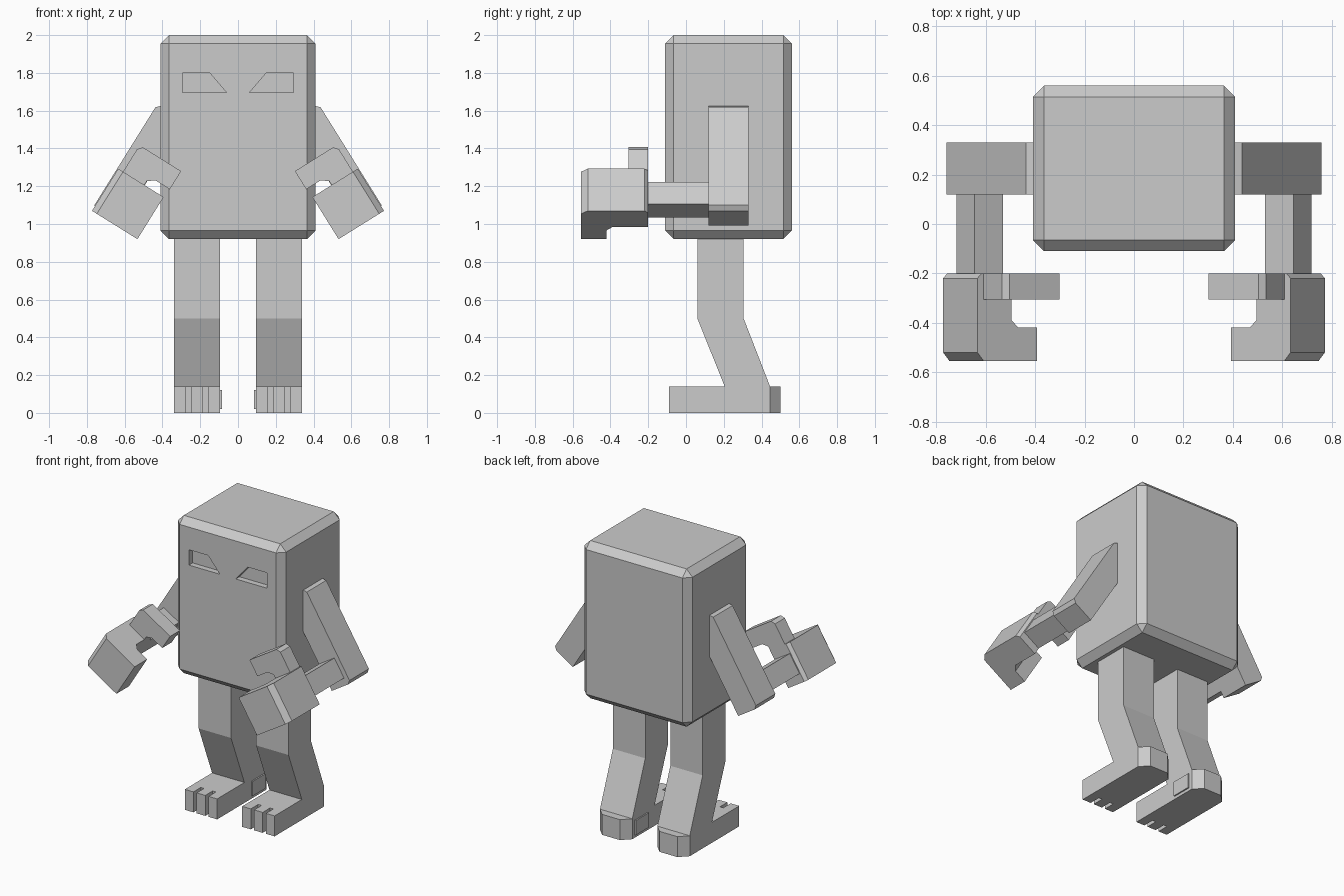
import bpy, bmesh
from mathutils import Vector

cube = bpy.data.objects.get("Cube")
if cube:
    bpy.data.objects.remove(cube, do_unlink=True)

grey = bpy.data.materials.new("stone_grey")
grey.use_nodes = True
COLOUR = (0.6, 0.6, 0.6, 1)
grey.diffuse_color = COLOUR
grey.node_tree.nodes["Principled BSDF"].inputs["Base Color"].default_value = COLOUR


def prism(name, outline, start, end, place, mirror=True):
    """Extrude a 2D outline from start to end; place maps (a, b, depth) to xyz."""
    bm = bmesh.new()
    rings = [[bm.verts.new(place(a, b, d)) for a, b in outline] for d in (start, end)]
    n = len(outline)
    for ring in rings:
        bm.faces.new(ring)
    for i in range(n):
        j = (i + 1) % n
        bm.faces.new((rings[0][i], rings[0][j], rings[1][j], rings[1][i]))
    bmesh.ops.recalc_face_normals(bm, faces=bm.faces)
    mesh = bpy.data.meshes.new(name)
    bm.to_mesh(mesh)
    bm.free()
    mesh.materials.append(grey)
    obj = bpy.data.objects.new(name, mesh)
    bpy.context.collection.objects.link(obj)
    if mirror:
        obj.modifiers.new("mirror", "MIRROR").use_mirror_merge = False
    return obj


def rect(a0, a1, b0, b1):
    return [(a0, b0), (a1, b0), (a1, b1), (a0, b1)]


# Direction maps: across x, across y, up z
def along_x(y, z, x):
    return Vector((x, y, z))


def along_y(x, z, y):
    return Vector((x, y, z))


def along_z(x, y, z):
    return Vector((x, y, z))


# Arms hang outwards: u runs down the arm, v runs in towards the body
def arm_along_y(u, v, y):
    return Vector((0.53 * u - 0.85 * v, y, -0.85 * u - 0.53 * v))


def arm_along_u(v, y, u):
    return arm_along_y(u, v, y)


# Body block with chamfered edges and recessed eyes
body = prism("body", rect(-0.41, 0.41, -0.11, 0.56), 0.92, 2.0, along_z, mirror=False)
bevel = body.modifiers.new("chamfer", "BEVEL")
bevel.width = 0.045
bevel.segments = 1
eye = prism("eye_cutter", [(0.06, 1.695), (0.295, 1.695), (0.295, 1.80), (0.15, 1.80)],
            -0.2, -0.07, along_y)
eye.hide_render = True
eye.hide_viewport = True
eye.display_type = "WIRE"
cut = body.modifiers.new("eye_recess", "BOOLEAN")
cut.operation = "DIFFERENCE"
cut.object = eye
cut.solver = "EXACT"

# Bent legs
prism("leg", [(0.06, 0.95), (0.06, 0.5), (0.205, 0.14), (0.445, 0.14), (0.305, 0.5), (0.305, 0.95)],
      0.095, 0.34, along_x)

# Feet with three toes and a chamfered heel
X0, X1, TOE, GAP = 0.095, 0.34, 0.065, 0.025
front = []
for i in range(3):
    left = X0 + i * (TOE + GAP)
    right = left + TOE
    front += [(left, -0.09), (right, -0.09)]
    if i < 2:
        front += [(right, -0.01), (right + GAP, -0.01)]
heel = [(X1, 0.445), (X1 - 0.055, 0.5), (X0 + 0.055, 0.5), (X0, 0.445)]
prism("foot", front + heel, 0.0, 0.14, along_z)
prism("heel_plate", rect(0.28, 0.42, 0.02, 0.12), 0.086, 0.095, along_x)

# Upper arm with chamfered ends
prism("upper_arm", [(-1.14, -1.225), (-1.165, -1.2), (-1.165, -1.055), (-0.51, -1.055),
                    (-0.51, -1.2), (-0.53, -1.225)], 0.12, 0.33, arm_along_y)

# Forearm reaching forwards
prism("forearm", rect(-0.695, -0.556, -1.193, -1.058), 0.13, -0.21, arm_along_y)

# Hooked hand: palm and curled fingers
prism("hand", [(-1.2, -0.2), (-1.057, -0.2), (-1.057, -0.39), (-1.025, -0.42), (-0.937, -0.42),
               (-0.937, -0.555), (-1.19, -0.555), (-1.22, -0.52), (-1.22, -0.22)],
      -0.76, -0.498, arm_along_u)

# Thumb above the palm
prism("thumb", [(-0.755, -1.19), (-0.9, -1.19), (-0.925, -1.17), (-0.925, -0.931), (-0.812, -0.931),
                (-0.812, -1.02), (-0.785, -1.057), (-0.755, -1.057)],
      -0.305, -0.2, arm_along_y)
